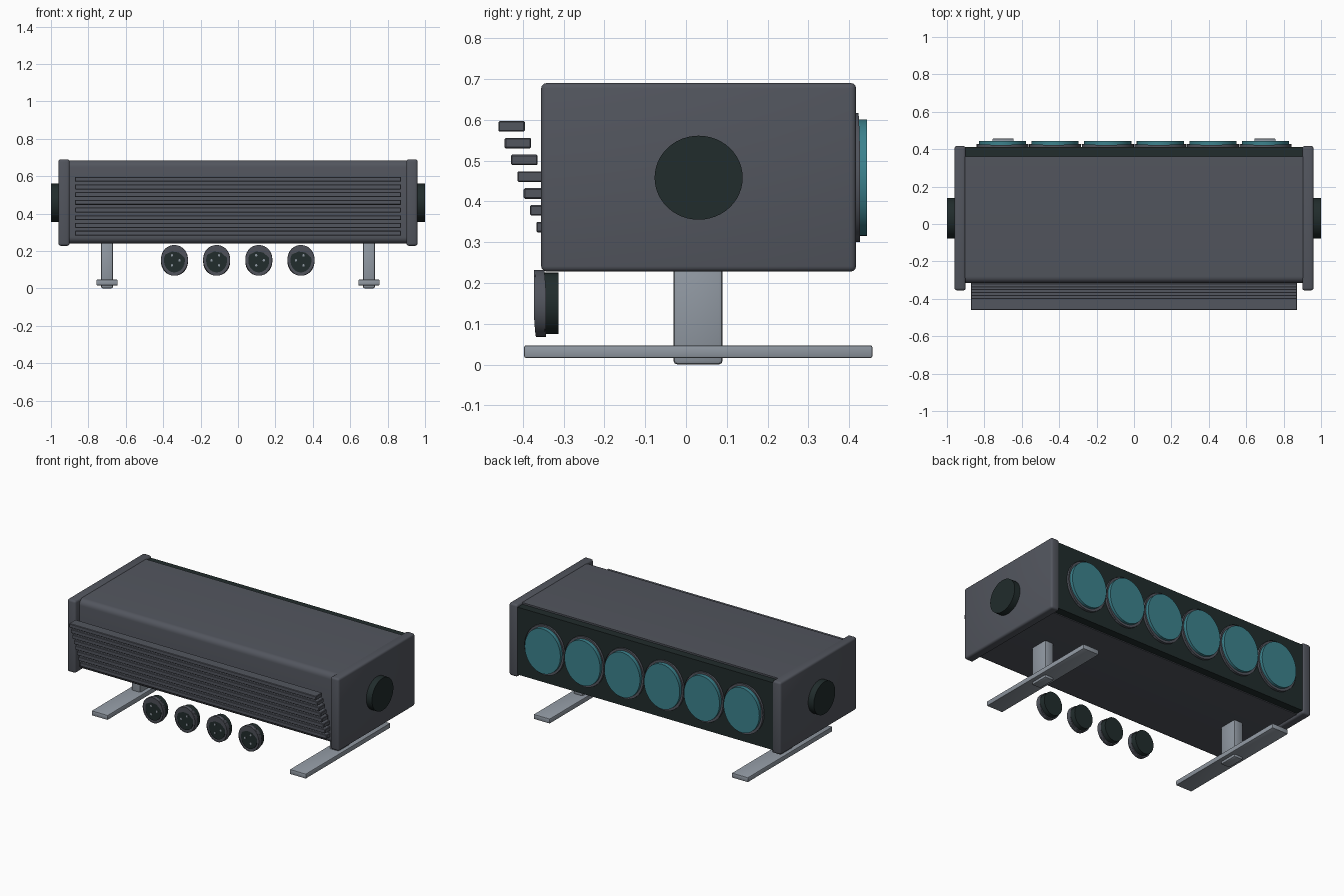
import bpy, bmesh, math
from mathutils import Matrix, Vector

if "Cube" in bpy.data.objects:
    bpy.data.objects.remove(bpy.data.objects["Cube"])


def material(name, rgb):
    m = bpy.data.materials.new(name)
    m.diffuse_color = (*rgb, 1)
    m.use_nodes = True
    m.node_tree.nodes["Principled BSDF"].inputs["Base Color"].default_value = m.diffuse_color
    return m


GREY = material("slate grey", (0.085, 0.092, 0.112))
DARK = material("near black green", (0.015, 0.025, 0.025))
TEAL = material("teal glass", (0.045, 0.225, 0.27))
METAL = material("light steel", (0.28, 0.315, 0.36))


def finish(bm, name, mat):
    bmesh.ops.recalc_face_normals(bm, faces=bm.faces)
    me = bpy.data.meshes.new(name)
    bm.to_mesh(me)
    bm.free()
    me.materials.append(mat)
    ob = bpy.data.objects.new(name, me)
    bpy.context.collection.objects.link(ob)
    bpy.ops.object.select_all(action='DESELECT')
    ob.select_set(True)
    bpy.context.view_layer.objects.active = ob
    bpy.ops.object.shade_smooth_by_angle(angle=math.radians(35))
    return ob


def box(name, lo, hi, mat, bevel=0.0, segments=3):
    lo, hi = Vector(lo), Vector(hi)
    bm = bmesh.new()
    bmesh.ops.create_cube(bm, size=1)
    for v in bm.verts:
        v.co = (lo + hi) / 2 + v.co * (hi - lo)
    if bevel:
        bmesh.ops.bevel(bm, geom=bm.edges[:], offset=bevel, segments=segments,
                        profile=0.5, affect='EDGES')
    return finish(bm, name, mat)


def disc(name, axis, centre, start, end, radii, mat, bevel=0.0):
    """Oval cylinder along x or y; radii = (horizontal, vertical)."""
    bm = bmesh.new()
    bmesh.ops.create_cone(bm, cap_ends=True, segments=48, radius1=1,
                          radius2=1, depth=1)
    for v in bm.verts:
        a, b = v.co.x * radii[0], v.co.y * radii[1]
        d = (start + end) / 2 + v.co.z * (end - start)
        h, z = centre[0] + a, centre[1] + b
        v.co = (d, h, z) if axis == 'x' else (h, d, z)
    if bevel:
        rims = [e for e in bm.edges if any(len(f.verts) > 4 for f in e.link_faces)]
        bmesh.ops.bevel(bm, geom=rims, offset=bevel, segments=2,
                        profile=0.5, affect='EDGES')
    return finish(bm, name, mat)


# Main housing: rounded front edges, extruded side profile
def housing():
    r, y0, y1, z0, z1 = 0.035, -0.315, 0.362, 0.24, 0.685
    pts = [(y1, z0), (y1, z1)]
    for cz, a0 in ((z1 - r, 90), (z0 + r, 180)):
        for i in range(7):
            a = math.radians(a0 + 15 * i)
            pts.append((y0 + r + r * math.cos(a), cz + r * math.sin(a)))
    bm = bmesh.new()
    f = bm.faces.new([bm.verts.new((-0.905, y, z)) for y, z in pts])
    ext = bmesh.ops.extrude_face_region(bm, geom=[f])
    bmesh.ops.translate(bm, vec=(1.81, 0, 0),
                        verts=[v for v in ext["geom"] if isinstance(v, bmesh.types.BMVert)])
    return finish(bm, "housing", GREY)


housing()
box("back_panel", (-0.905, 0.34, 0.245), (0.905, 0.412, 0.675), DARK)

# Mirrored end caps, side knobs, posts and feet
for s, side in ((-1, "left"), (1, "right")):
    def span(a, b):
        return sorted((s * a, s * b))
    x0, x1 = span(0.90, 0.96)
    box(side + "_end_cap", (x0, -0.355, 0.228), (x1, 0.417, 0.69), GREY, 0.013)
    x0, x1 = span(0.95, 1.0)
    disc(side + "_knob", 'x', (0.031, 0.458), x0, x1, (0.108, 0.103), DARK)
    x0, x1 = span(0.668, 0.732)
    box(side + "_post", (x0, -0.031, 0.0), (x1, 0.09, 0.25), METAL, 0.01, 2)
    x0, x1 = span(0.643, 0.757)
    box(side + "_foot", (x0, -0.397, 0.016), (x1, 0.457, 0.047), METAL, 0.005, 2)

# Stepped slats on the front
for i in range(8):
    y, z = -0.460 + 0.0155 * i, 0.584 - 0.0412 * i
    box(f"slat_{i + 1}", (-0.872, y, z - 0.013), (0.872, y + 0.065, z + 0.013),
        GREY, 0.003, 1)

# Six oval lenses with rims on the back
for i in range(6):
    c = (-0.7025 + 0.281 * i, 0.458)
    disc(f"lens_rim_{i + 1}", 'y', c, 0.40, 0.423, (0.139, 0.158), GREY, 0.004)
    disc(f"lens_{i + 1}", 'y', c, 0.41, 0.444, (0.126, 0.143), TEAL)

# Four round connectors with three pins each, hanging below the front
for i in range(4):
    c = (-0.34 + 0.2255 * i, 0.15)
    disc(f"connector_barrel_{i + 1}", 'y', c, -0.355, -0.312, (0.066, 0.075), DARK)
    disc(f"connector_flange_{i + 1}", 'y', c, -0.368, -0.348, (0.072, 0.082), GREY, 0.005)
    disc(f"connector_face_{i + 1}", 'y', c, -0.370, -0.362, (0.056, 0.064), DARK)
    for k in range(3):
        a = math.radians(120 * k + 60 * i)
        p = (c[0] + 0.027 * math.cos(a), c[1] + 0.031 * math.sin(a))
        disc(f"connector_pin_{i + 1}_{k + 1}", 'y', p, -0.373, -0.366,
             (0.006, 0.007), METAL)
